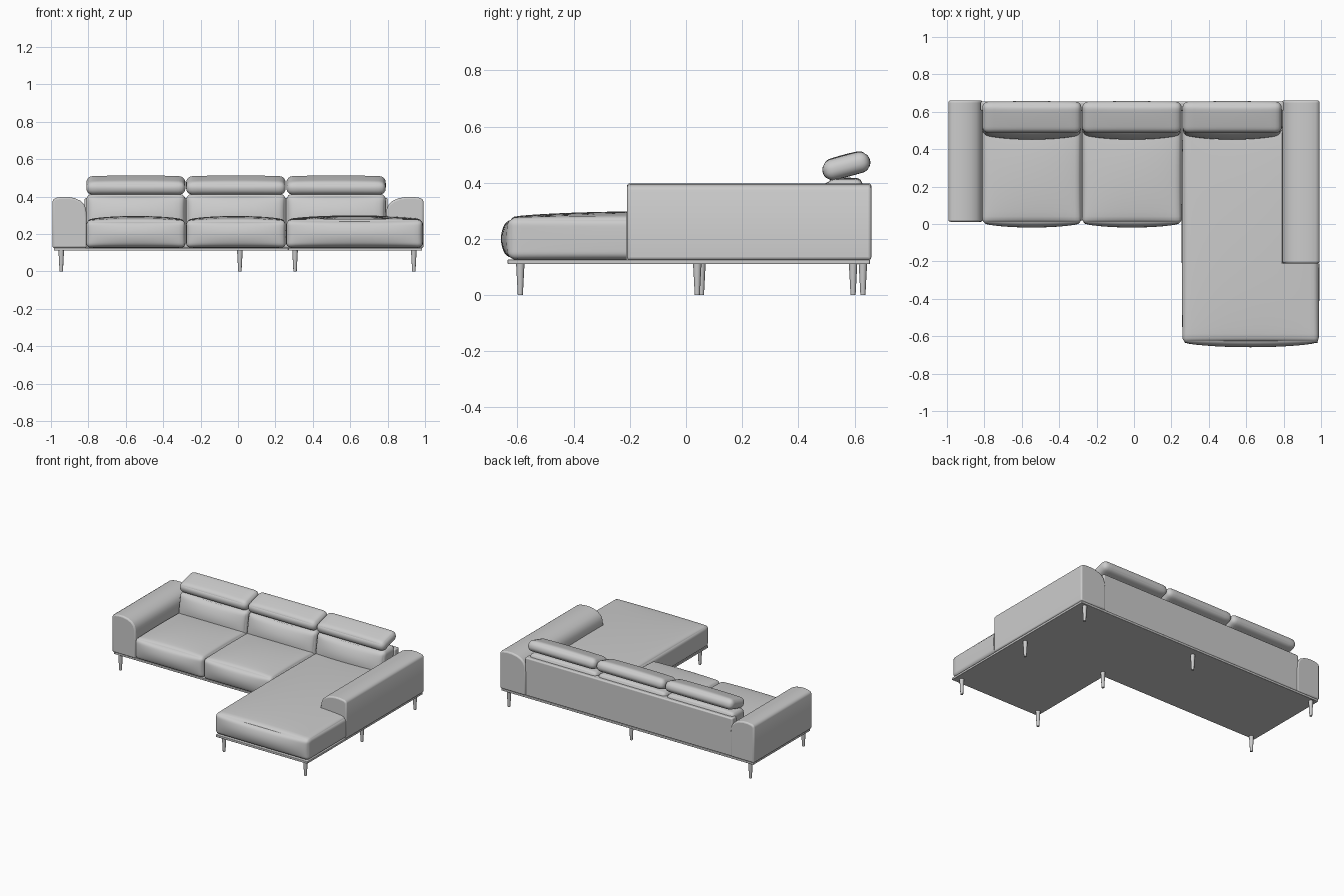
import bpy, bmesh, math
from mathutils import Vector, Matrix

if "Cube" in bpy.data.objects:
    bpy.data.objects.remove(bpy.data.objects["Cube"])


def finish(name, bm, angle=40):
    bmesh.ops.recalc_face_normals(bm, faces=bm.faces)
    me = bpy.data.meshes.new(name)
    bm.to_mesh(me)
    bm.free()
    ob = bpy.data.objects.new(name, me)
    bpy.context.collection.objects.link(ob)
    smooth(ob, angle)
    return ob


def activate(ob):
    bpy.ops.object.select_all(action='DESELECT')
    ob.select_set(True)
    bpy.context.view_layer.objects.active = ob


def smooth(ob, angle=40):
    activate(ob)
    bpy.ops.object.shade_smooth_by_angle(angle=math.radians(angle))


def apply_modifiers(ob):
    activate(ob)
    for m in list(ob.modifiers):
        bpy.ops.object.modifier_apply(modifier=m.name)
    smooth(ob)


def prism(name, points, offset, bevel):
    """Extrude a closed outline along offset and round its hard edges."""
    bm = bmesh.new()
    face = bm.faces.new([bm.verts.new(p) for p in points])
    new = bmesh.ops.extrude_face_region(bm, geom=[face])["geom"]
    bmesh.ops.translate(bm, vec=offset, verts=[v for v in new if isinstance(v, bmesh.types.BMVert)])
    ob = finish(name, bm)
    b = ob.modifiers.new("round", 'BEVEL')
    b.width, b.segments, b.limit_method = bevel, 3, 'ANGLE'
    b.angle_limit = math.radians(50)
    apply_modifiers(ob)
    return ob


def cushion(name, lo, hi, r, puff, lean=0.0, tilt=0.0, n=18):
    """Rounded box whose faces swell by puff = (x, front, back, top, bottom)."""
    lo, hi = Vector(lo), Vector(hi)
    c, h = (lo + hi) / 2, (hi - lo) / 2
    bm = bmesh.new()
    bmesh.ops.create_cube(bm, size=2)
    bmesh.ops.subdivide_edges(bm, edges=bm.edges[:], cuts=n - 1, use_grid_fill=True)
    for v in bm.verts:
        t = Vector([math.sin(math.pi / 2 * max(-1, min(1, u))) for u in v.co])
        p = Vector([t[i] * h[i] for i in range(3)])
        core = Vector([max(r - h[i], min(h[i] - r, p[i])) for i in range(3)])
        d = p - core
        if d.length > 1e-7:
            p = core + d.normalized() * r
        w = [1 - u * u for u in t]
        p.x += puff[0] * t.x * w[1] * w[2]
        p.y += (puff[2] if t.y > 0 else puff[1]) * t.y * w[0] ** 0.7 * w[2]
        p.z += (puff[3] if t.z > 0 else puff[4]) * t.z * (w[0] * w[1]) ** 0.6
        p.y += lean * p.z
        v.co = p
    bmesh.ops.rotate(bm, cent=(0, 0, 0), matrix=Matrix.Rotation(tilt, 3, 'X'), verts=bm.verts)
    bmesh.ops.translate(bm, vec=c, verts=bm.verts)
    return finish(name, bm, 60)


# L-shaped platform
outline = [(-0.985, 0.655), (-0.985, 0.02), (0.27, 0.02), (0.27, -0.635), (0.985, -0.635), (0.985, 0.655)]
prism("platform", [(x, y, 0.11) for x, y in outline], (0, 0, 0.016), 0.003)

# Tapered legs
legs = [(-0.945, 0.04), (-0.945, 0.63), (0.01, 0.595), (0.94, 0.63),
        (0.94, 0.04), (0.94, -0.59), (0.305, -0.59), (0.305, 0.055)]
for i, (x, y) in enumerate(legs):
    bm = bmesh.new()
    bmesh.ops.create_cone(bm, cap_ends=True, segments=16, radius1=0.009, radius2=0.015, depth=0.112,
                          matrix=Matrix.Translation((x, y, 0.056)))
    finish(f"leg_{i + 1}", bm)

# Arms: flat outside, softly rolled inner shoulder
section = [(0, 0.125), (0, 0.374), (0.006, 0.386), (0.02, 0.393), (0.05, 0.398), (0.085, 0.398),
           (0.12, 0.391), (0.15, 0.377), (0.17, 0.357), (0.18, 0.33), (0.183, 0.29), (0.183, 0.125)]
for side, s, front, k in (("left", 1, 0.012, 1.0), ("right", -1, -0.21, 1.1)):
    pts = [(s * (-0.992 + u * k), front, z) for u, z in section]
    prism(side + "_arm", pts, (0, 0.66 - front, 0), 0.01)

# Flat rear panel
panel = [(-0.82, 0.125), (0.80, 0.125), (0.80, 0.392), (-0.82, 0.392)]
prism("rear_panel", [(x, 0.605, z) for x, z in panel], (0, 0.05, 0), 0.008)

# Two regular seats
bays = [(-0.811, -0.281), (-0.277, 0.255), (0.259, 0.79)]
for i, (a, b) in enumerate(bays[:2]):
    cushion(f"seat_{i + 1}", (a, 0.005, 0.126), (b, 0.53, 0.272), 0.024, (0, 0.024, 0, 0.024, 0))

# Chaise seat, notched around the right arm
chaise = cushion("chaise_seat", (0.259, -0.632, 0.126), (0.988, 0.53, 0.275), 0.026,
                 (0.004, 0.027, 0, 0.024, 0), n=24)
bm = bmesh.new()
bmesh.ops.create_cube(bm, size=1)
for v in bm.verts:
    v.co = Vector((0.94 + v.co.x * 0.3, 0.244 + v.co.y * 0.912, 0.2 + v.co.z * 0.4))
notch = finish("notch_cutter", bm)
m = chaise.modifiers.new("notch", 'BOOLEAN')
m.operation, m.object = 'DIFFERENCE', notch
apply_modifiers(chaise)
bpy.data.objects.remove(notch)

# Back cushions and tilted headrests
for i, (a, b) in enumerate(bays):
    cushion(f"back_cushion_{i + 1}", (a, 0.485, 0.22), (b, 0.62, 0.412), 0.03,
            (0, 0.032, 0, 0.006, 0), lean=0.16)
    cushion(f"headrest_{i + 1}", (a, 0.486, 0.423), (b, 0.656, 0.495), 0.034,
            (0, 0.002, 0.002, 0.006, 0.002), tilt=math.radians(15))
